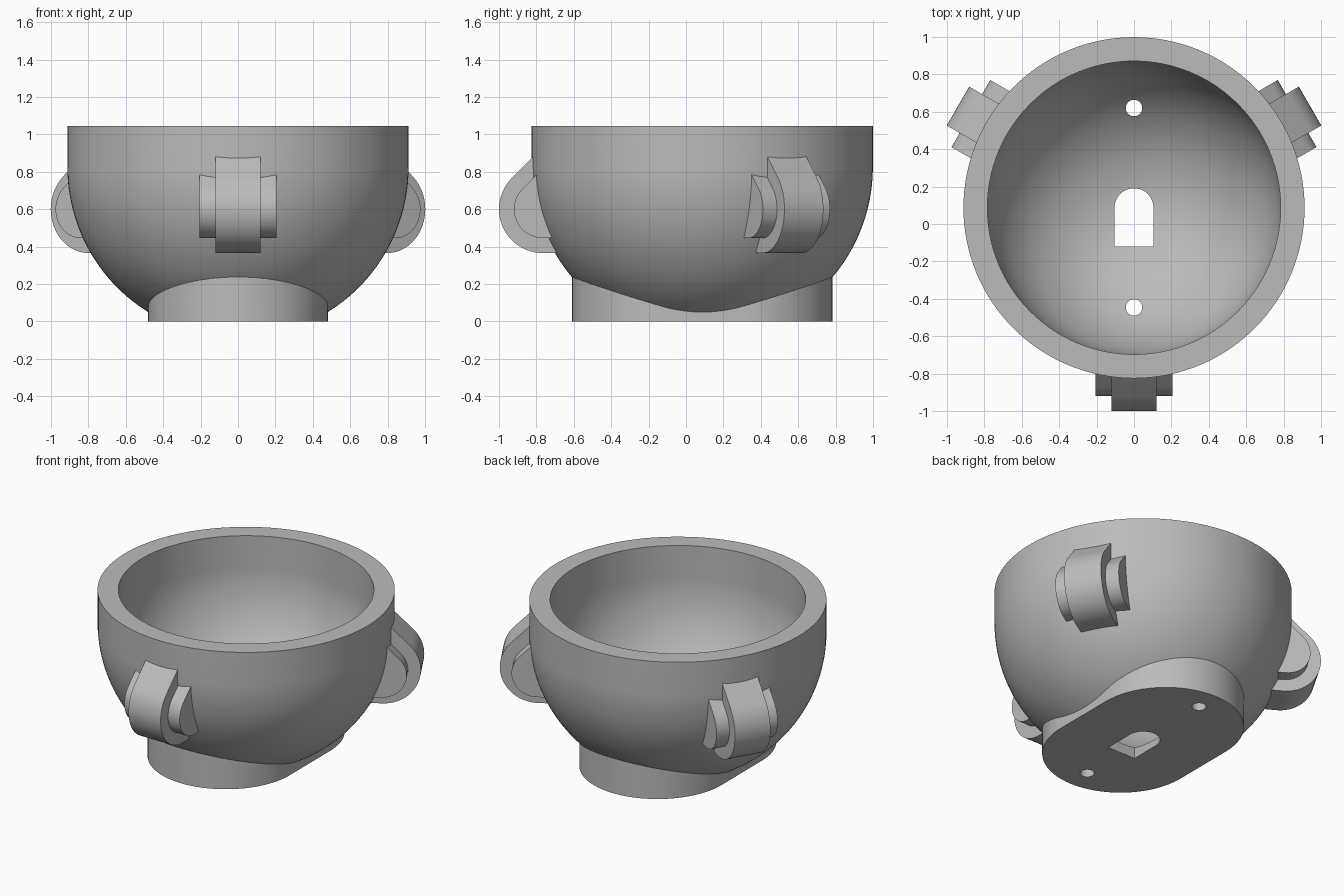
import bpy, bmesh
from math import sin, cos, pi, radians
from mathutils import Matrix, Vector

old = bpy.data.objects.get("Cube")
if old:
    bpy.data.objects.remove(old, do_unlink=True)

CY = 0.087            # bowl axis position on y
EQUATOR = 0.825       # height where the hemisphere meets the straight wall
R_OUT, R_IN, TOP = 0.912, 0.784, 1.045

grey = bpy.data.materials.new("plain grey")
grey.use_nodes = True
grey.diffuse_color = (0.5, 0.5, 0.5, 1)
grey.node_tree.nodes["Principled BSDF"].inputs["Base Color"].default_value = (0.5, 0.5, 0.5, 1)


def make(name, bm):
    bmesh.ops.recalc_face_normals(bm, faces=bm.faces)
    mesh = bpy.data.meshes.new(name)
    bm.to_mesh(mesh)
    bm.free()
    mesh.materials.append(grey)
    obj = bpy.data.objects.new(name, mesh)
    bpy.context.collection.objects.link(obj)
    return obj


def arc(cx, cy, r, a0, a1, n):
    """Points on an arc, angles in degrees."""
    steps = [radians(a0 + (a1 - a0) * i / n) for i in range(n + 1)]
    return [(cx + r * cos(a), cy + r * sin(a)) for a in steps]


def lathe(name, profile):
    """Spin (radius, z) points around the bowl axis."""
    bm = bmesh.new()
    verts = [bm.verts.new((r, CY, z)) for r, z in profile]
    edges = [bm.edges.new(pair) for pair in zip(verts, verts[1:])]
    bmesh.ops.spin(bm, geom=verts + edges, cent=(0, CY, 0), axis=(0, 0, 1),
                   angle=2 * pi, steps=128, use_merge=True)
    bmesh.ops.remove_doubles(bm, verts=bm.verts, dist=1e-4)
    return make(name, bm)


def prism(name, outline, low, high, matrix=Matrix()):
    """Extrude a flat outline along its local z, then place it."""
    bm = bmesh.new()
    face = bm.faces.new([bm.verts.new((x, y, low)) for x, y in outline])
    grown = bmesh.ops.extrude_face_region(bm, geom=[face])["geom"]
    bmesh.ops.translate(bm, vec=(0, 0, high - low),
                        verts=[v for v in grown if isinstance(v, bmesh.types.BMVert)])
    bm.transform(matrix)
    return make(name, bm)


def activate(obj):
    bpy.ops.object.select_all(action='DESELECT')
    obj.select_set(True)
    bpy.context.view_layer.objects.active = obj


def combine(obj, tool, operation):
    activate(obj)
    mod = obj.modifiers.new("combine", 'BOOLEAN')
    mod.operation, mod.solver, mod.object = operation, 'EXACT', tool
    bpy.ops.object.modifier_apply(modifier=mod.name)
    bpy.data.objects.remove(tool, do_unlink=True)


def smooth(obj):
    activate(obj)
    bpy.ops.object.shade_smooth_by_angle(angle=radians(25))


# Solid outer bowl, trimmed flat just above the ground
z0 = 0.02
trim = (R_OUT ** 2 - (EQUATOR - z0) ** 2) ** 0.5
shell = [p for p in arc(0, EQUATOR, R_OUT, -90, 0, 64) if p[1] > z0 + 0.005]
bowl = lathe("bowl", [(0, z0), (trim, z0)] + shell + [(R_OUT, TOP), (0, TOP)])

# Stadium-shaped foot
reach = 0.217
foot = prism("foot", arc(0, CY + reach, 0.48, 0, 180, 48)
             + arc(0, CY - reach, 0.48, 180, 360, 48), 0, 0.3)
combine(bowl, foot, 'UNION')

# Hollow inside
cavity = lathe("cavity", arc(0, EQUATOR, R_IN, -90, 0, 64) + [(R_IN, 1.2), (0, 1.2)])
combine(bowl, cavity, 'DIFFERENCE')

# Two screw holes and the arched slot through the floor
for side in (-1, 1):
    hole = prism("screw_hole", arc(0, CY + side * 0.533, 0.044, 0, 350, 35), -0.2, 0.6)
    combine(bowl, hole, 'DIFFERENCE')
slot = prism("slot", arc(0, CY, 0.104, 0, 180, 24) + [(-0.104, -0.12), (0.104, -0.12)],
             -0.2, 0.6)
combine(bowl, slot, 'DIFFERENCE')
smooth(bowl)


def lug_outline(r, back):
    """Rounded lug in (radial, z): flat underside, 45 degree top, back inside the wall."""
    cx, cz = 0.852, 0.6
    points = arc(cx, cz, r, -90, 45, 24)
    tip_x, tip_z = points[-1]
    return [(0.72, cz - r)] + points + [(back, tip_z + tip_x - back)]


# Three lugs spaced evenly around the bowl, each with a smaller hub on both sides
for place, angle in (("front", -90), ("back_left", 30), ("back_right", 150)):
    a = radians(angle)
    out, up = Vector((cos(a), sin(a), 0)), Vector((0, 0, 1))
    frame = Matrix((out, up, out.cross(up))).transposed().to_4x4()
    frame.translation = (0, CY, 0)
    smooth(prism(place + "_lug", lug_outline(0.235, 0.87), -0.12, 0.12, frame))
    smooth(prism(place + "_lug_hub", lug_outline(0.155, 0.85), -0.207, 0.207, frame))
